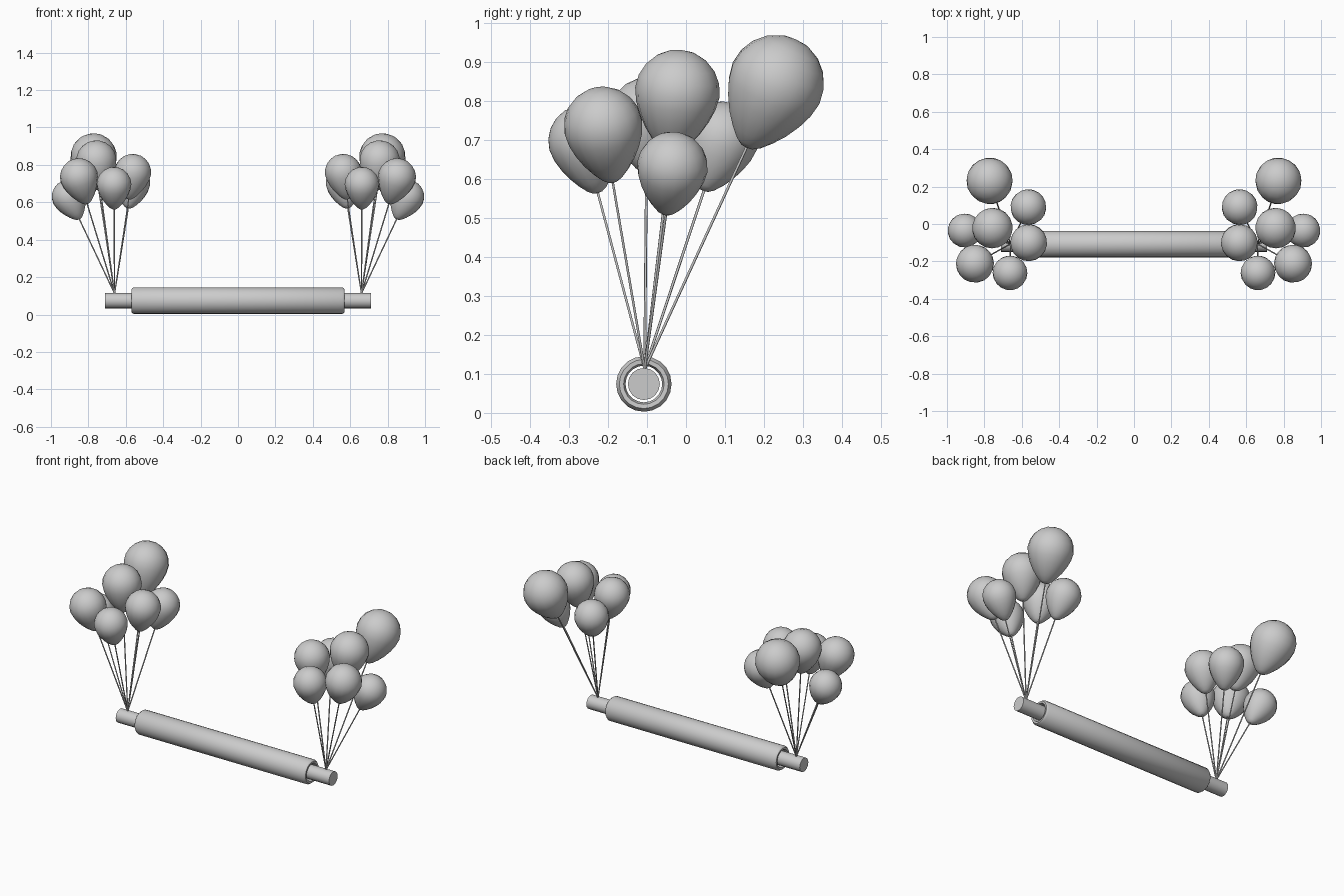
import bpy, bmesh, math
from mathutils import Vector, Matrix

cube = bpy.data.objects.get("Cube")
if cube:
    bpy.data.objects.remove(cube, do_unlink=True)

grey = bpy.data.materials.new("light_grey")
grey.use_nodes = True
grey.diffuse_color = (0.6, 0.6, 0.6, 1)
grey.node_tree.nodes["Principled BSDF"].inputs["Base Color"].default_value = (0.6, 0.6, 0.6, 1)


def revolve(name, profile, segments, matrix, closed=False, angle=50):
    """Turn a (radius, height) profile about z and place it with a matrix."""
    bm = bmesh.new()
    rings = []
    for r, h in profile:
        turns = [2 * math.pi * i / segments for i in range(segments)]
        rings.append([bm.verts.new((r * math.cos(t), r * math.sin(t), h)) for t in turns])
    pairs = list(zip(rings, rings[1:]))
    if closed:
        pairs.append((rings[-1], rings[0]))
    for a, b in pairs:
        for i in range(segments):
            j = (i + 1) % segments
            bm.faces.new((a[i], a[j], b[j], b[i]))
    bmesh.ops.remove_doubles(bm, verts=bm.verts, dist=1e-5)
    bmesh.ops.recalc_face_normals(bm, faces=bm.faces)
    mesh = bpy.data.meshes.new(name)
    bm.to_mesh(mesh)
    bm.free()
    mesh.polygons.foreach_set("use_smooth", [True] * len(mesh.polygons))
    mesh.set_sharp_from_angle(angle=math.radians(angle))
    mesh.materials.append(grey)
    obj = bpy.data.objects.new(name, mesh)
    obj.matrix_world = matrix
    bpy.context.collection.objects.link(obj)
    return obj


def along(origin, direction):
    """Matrix that puts local z along a direction."""
    return Matrix.Translation(origin) @ direction.to_track_quat('Z', 'Y').to_matrix().to_4x4()


# Hollow roller with rounded lips, and the rod that runs through it
axis = along(Vector((0, -0.108, 0.074)), Vector((1, 0, 0)))
lip = [(0.047, 0.555), (0.052, 0.568), (0.063, 0.569), (0.071, 0.558)]
revolve("roller", lip + [(r, -h) for r, h in reversed(lip)], 20, axis, closed=True)
revolve("rod", [(0, -0.71), (0.041, -0.71), (0.041, 0.71), (0, 0.71)], 16, axis)

# Balloon outline for a unit radius: round top, tapering to a blunt neck
outline = [(0, -1.48), (0.13, -1.46), (0.27, -1.37), (0.46, -1.17), (0.65, -0.92),
           (0.82, -0.62), (0.94, -0.32)]
outline += [(math.cos(math.radians(a)), math.sin(math.radians(a))) for a in range(0, 90, 18)]
outline.append((0, 1))

# Balloon centres and radii in one bunch
bunch = [
    ((0.772, 0.231, 0.845), 0.124),
    ((0.757, -0.022, 0.822), 0.109),
    ((0.905, -0.035, 0.630), 0.091),
    ((0.565, 0.090, 0.702), 0.096),
    ((0.563, -0.100, 0.760), 0.099),
    ((0.850, -0.212, 0.734), 0.102),
    ((0.663, -0.261, 0.696), 0.093),
]

for side, word in ((1, "left"), (-1, "right")):
    anchor = Vector((side * 0.66, -0.106, 0.112))
    for n, ((x, y, z), radius) in enumerate(bunch, 1):
        centre = Vector((side * x, y, z))
        line = centre - anchor
        place = along(centre, line)
        revolve(f"{word}_balloon_{n}", [(r * radius, h * radius) for r, h in outline],
                18, place, angle=80)
        # String from the rod up to the balloon neck
        length = line.length - 1.45 * radius
        revolve(f"{word}_string_{n}", [(0, 0), (0.0035, 0), (0.0035, length), (0, length)],
                6, along(anchor, line), angle=70)
